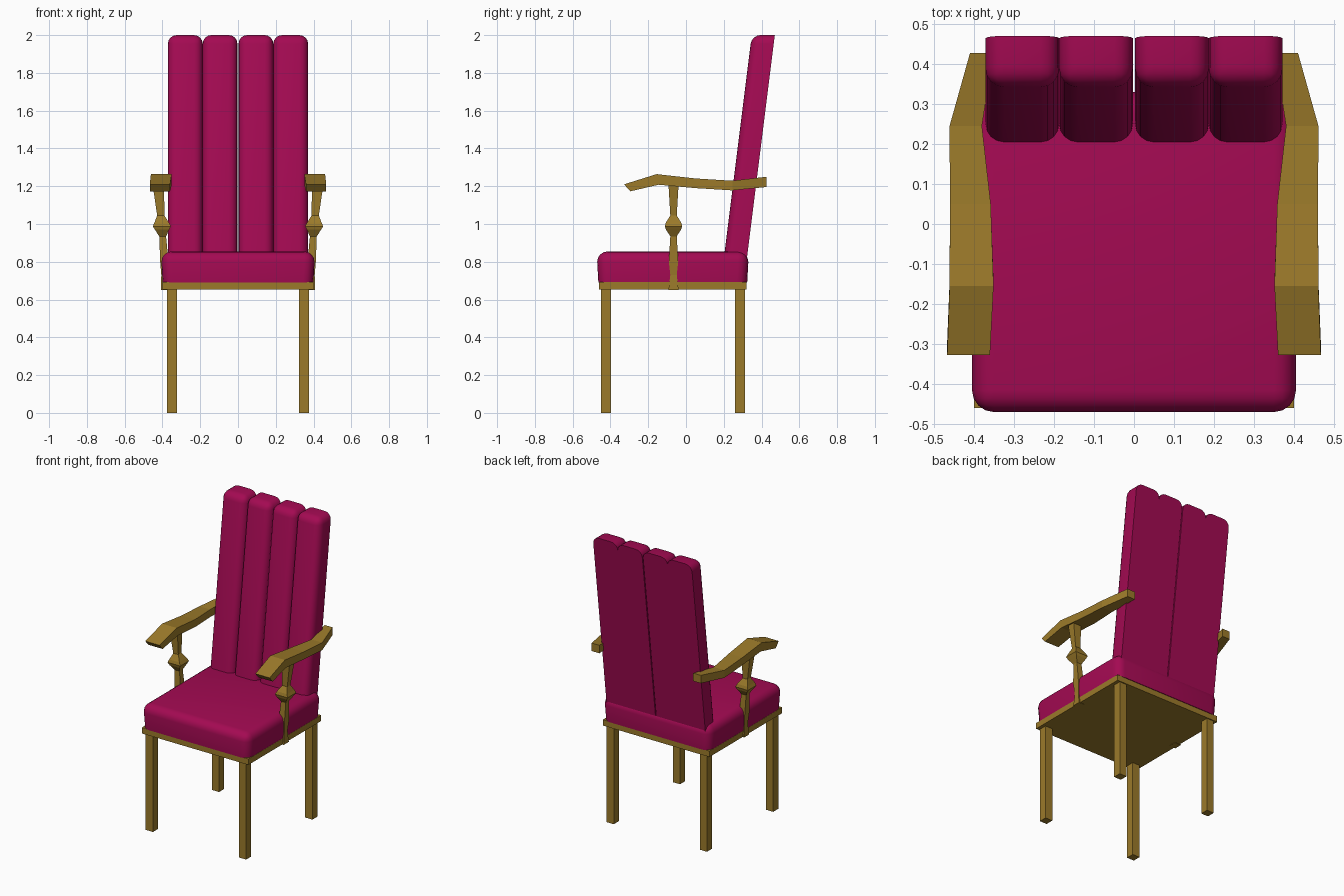
import bpy, bmesh
from mathutils import Vector

if "Cube" in bpy.data.objects:
    bpy.data.objects.remove(bpy.data.objects["Cube"])


def material(name, rgb):
    m = bpy.data.materials.new(name)
    m.diffuse_color = (*rgb, 1)
    m.use_nodes = True
    m.node_tree.nodes["Principled BSDF"].inputs["Base Color"].default_value = m.diffuse_color
    return m


FABRIC = material("magenta_fabric", (0.37, 0.003, 0.085))
WOOD = material("golden_wood", (0.33, 0.195, 0.023))


def finish(name, bm, mat, smooth=False):
    bmesh.ops.recalc_face_normals(bm, faces=bm.faces[:])
    me = bpy.data.meshes.new(name)
    bm.to_mesh(me)
    bm.free()
    me.materials.append(mat)
    ob = bpy.data.objects.new(name, me)
    bpy.context.collection.objects.link(ob)
    if smooth:
        bpy.ops.object.select_all(action='DESELECT')
        ob.select_set(True)
        bpy.context.view_layer.objects.active = ob
        bpy.ops.object.shade_smooth_by_angle()
    return ob


def box_mesh(lo, hi):
    bm = bmesh.new()
    bmesh.ops.create_cube(bm, size=1)
    lo, hi = Vector(lo), Vector(hi)
    for v in bm.verts:
        v.co = (lo + hi) / 2 + v.co * (hi - lo)
    return bm


def bevel(bm, test, offset, segments):
    edges = [e for e in bm.edges if test(*(v.co for v in e.verts))]
    bmesh.ops.bevel(bm, geom=edges, offset=offset, segments=segments,
                    profile=0.5, affect='EDGES')


def loft(name, rings, mat):
    bm = bmesh.new()
    loops = [[bm.verts.new(p) for p in ring] for ring in rings]
    for a, b in zip(loops, loops[1:]):
        for i in range(4):
            j = (i + 1) % 4
            bm.faces.new((a[i], a[j], b[j], b[i]))
    bm.faces.new(loops[0])
    bm.faces.new(loops[-1])
    return finish(name, bm, mat)


# Seat cushion: rounded on top and corners, slightly tucked in at the base
bm = box_mesh((-0.405, -0.47, 0.69), (0.405, 0.33, 0.855))
bevel(bm, lambda a, b: max(a.z, b.z) > 0.8, 0.055, 4)
for v in bm.verts:
    if v.co.z < 0.7:
        v.co.x *= 0.985
        v.co.y = -0.07 + (v.co.y + 0.07) * 0.985
finish("seat_cushion", bm, FABRIC, True)

# Seat frame
finish("seat_frame", box_mesh((-0.4, -0.46, 0.652), (0.4, 0.32, 0.692)), WOOD)

# Four padded back columns, flat behind, rounded in front and on top, leaning back
for i, x0 in enumerate((-0.371, -0.187, 0.003, 0.187)):
    y0, y1 = 0.205, 0.327
    bm = box_mesh((x0, y0, 0.685), (x0 + 0.184, y1, 2.0))
    bevel(bm, lambda a, b: max(a.z, b.z) > 1.9 and min(a.y, b.y) < 0.21, 0.046, 4)
    for v in bm.verts:
        v.co.y += 0.125 * (v.co.z - 0.855)
    finish(f"back_column_{i + 1}", bm, FABRIC, True)

# Armrest sections: inner x, outer x, top (y, z), bottom (y, z)
ARM = [(0.360, 0.467, (-0.328, 1.210), (-0.295, 1.173)),
       (0.351, 0.461, (-0.155, 1.264), (-0.145, 1.208)),
       (0.358, 0.460, (0.050, 1.241), (0.050, 1.190)),
       (0.380, 0.461, (0.245, 1.229), (0.245, 1.178)),
       (0.352, 0.410, (0.427, 1.250), (0.427, 1.196))]
# Turned post sections: z, centre x, half width x, half width y
POST = [(0.650, 0.385, 0.024, 0.027), (0.730, 0.388, 0.018, 0.017),
        (0.800, 0.390, 0.022, 0.025), (0.935, 0.399, 0.018, 0.017),
        (0.970, 0.402, 0.038, 0.040), (0.988, 0.403, 0.048, 0.046),
        (1.008, 0.404, 0.038, 0.040), (1.045, 0.409, 0.019, 0.017),
        (1.215, 0.422, 0.031, 0.027)]

for side, s in (("left", -1), ("right", 1)):
    loft(f"armrest_{side}",
         [[(s * xi, *t), (s * xo, *t), (s * xo, *b), (s * xi, *b)]
          for xi, xo, t, b in ARM], WOOD)
    py = -0.066
    loft(f"arm_post_{side}",
         [[(s * (cx - hx), py - hy, z), (s * (cx + hx), py - hy, z),
           (s * (cx + hx), py + hy, z), (s * (cx - hx), py + hy, z)]
          for z, cx, hx, hy in POST], WOOD)
    # Straight square legs
    for end, y in (("front", -0.424), ("back", 0.286)):
        x = s * 0.35
        finish(f"{end}_leg_{side}",
               box_mesh((x - 0.027, y - 0.027, 0), (x + 0.027, y + 0.027, 0.655)), WOOD)
